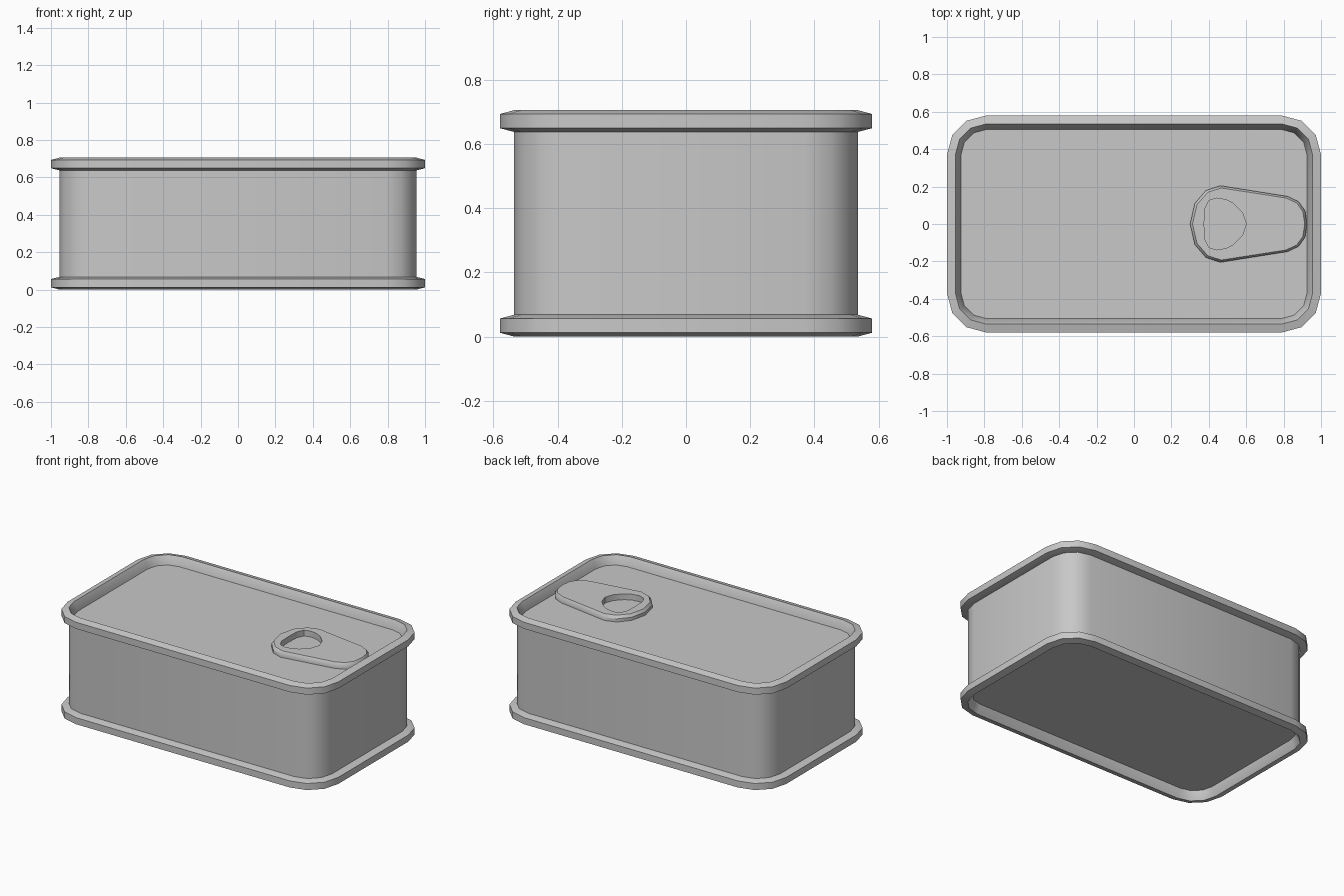
import bpy, bmesh, math

if "Cube" in bpy.data.objects:
    bpy.data.objects.remove(bpy.data.objects["Cube"])

HEIGHT = 0.705
HALF_X, HALF_Y, CORNER = 1.0, 0.58, 0.21

steel = bpy.data.materials.new("grey_steel")
steel.use_nodes = True
grey = (0.58, 0.58, 0.58, 1)
steel.diffuse_color = grey
steel.node_tree.nodes["Principled BSDF"].inputs["Base Color"].default_value = grey


def rounded_rect(inset, z):
    """Ring of the can's outline, pulled inwards; three segments per corner."""
    r = CORNER - inset
    ring = []
    for q, (sx, sy) in enumerate([(1, 1), (-1, 1), (-1, -1), (1, -1)]):
        for k in range(4):
            a = math.radians(90 * q + 30 * k)
            ring.append((sx * (HALF_X - CORNER) + r * math.cos(a),
                         sy * (HALF_Y - CORNER) + r * math.sin(a), z))
    return ring


def mirrored_outline(half, z):
    """Close a half outline whose first and last points lie on the x axis."""
    other = [(x, -y) for x, y in half[-2:0:-1]]
    return [(x, y, z) for x, y in half + other]


def loft(name, rings, cyclic=False, caps=False):
    """Skin equal rings with quads, then shade smooth with sharp edges."""
    bm = bmesh.new()
    loops = [[bm.verts.new(p) for p in ring] for ring in rings]
    pairs = list(zip(loops, loops[1:]))
    if cyclic:
        pairs.append((loops[-1], loops[0]))
    for a, b in pairs:
        n = len(a)
        for i in range(n):
            j = (i + 1) % n
            bm.faces.new((a[i], a[j], b[j], b[i]))
    if caps:
        bm.faces.new(loops[0])
        bm.faces.new(loops[-1])
    bmesh.ops.recalc_face_normals(bm, faces=bm.faces)
    mesh = bpy.data.meshes.new(name)
    bm.to_mesh(mesh)
    bm.free()
    mesh.materials.append(steel)
    obj = bpy.data.objects.new(name, mesh)
    bpy.context.collection.objects.link(obj)
    bpy.ops.object.select_all(action="DESELECT")
    obj.select_set(True)
    bpy.context.view_layer.objects.active = obj
    bpy.ops.object.shade_smooth_by_angle(angle=math.radians(35))
    return obj


# Side wall
loft("can_wall", [rounded_rect(0.045, z) for z in (0.065, HEIGHT - 0.065)])

# Seamed rims and recessed end panels, the same at both ends
rim_profile = [(0.045, 0.068), (0, 0.056), (0, 0.012), (0.045, 0), (0.075, 0.055), (0.075, 0.068)]
panel_profile = [(0.07, 0.055), (0.07, 0.07)]
for end in ("bottom", "top"):
    def level(depth):
        return HEIGHT - depth if end == "top" else depth
    loft(end + "_rim", [rounded_rect(i, level(d)) for i, d in rim_profile], cyclic=True)
    loft(end + "_panel", [rounded_rect(i, level(d)) for i, d in panel_profile], caps=True)

# Pull tab with a finger hole
tab_base = [(0.925, 0), (0.915, 0.07), (0.88, 0.12), (0.82, 0.148),
            (0.46, 0.205), (0.385, 0.18), (0.325, 0.11), (0.30, 0)]
tab_face = [(0.62 + (x - 0.62) * 0.96, y * 0.94) for x, y in tab_base]
hole = [(0.60, 0), (0.58, 0.06), (0.53, 0.11), (0.49, 0.13),
        (0.44, 0.138), (0.40, 0.125), (0.378, 0.08), (0.375, 0)]
low, high = HEIGHT - 0.056, HEIGHT - 0.016
loft("pull_tab", [mirrored_outline(tab_base, low), mirrored_outline(tab_base, low + 0.022),
                  mirrored_outline(tab_face, high), mirrored_outline(hole, high),
                  mirrored_outline(hole, low)], cyclic=True)
